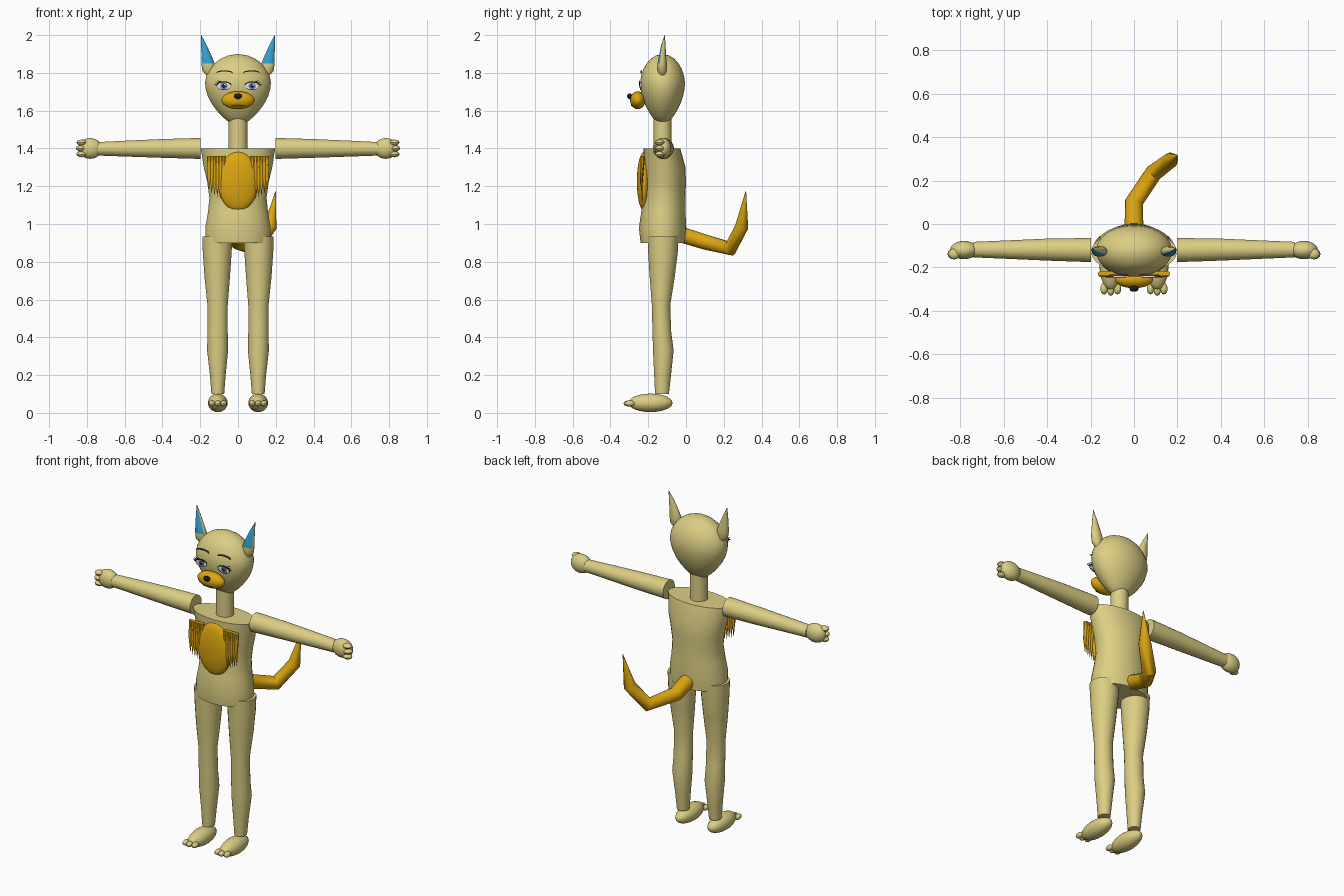
import bpy, bmesh, math
from mathutils import Vector

cube = bpy.data.objects.get("Cube")
if cube:
    bpy.data.objects.remove(cube, do_unlink=True)


def material(name, rgb):
    m = bpy.data.materials.new(name)
    m.use_nodes = True
    m.diffuse_color = (*rgb, 1)
    m.node_tree.nodes["Principled BSDF"].inputs["Base Color"].default_value = (*rgb, 1)
    return m


FUR = material("pale fur", (0.72, 0.62, 0.23))
GOLD = material("gold fur", (0.72, 0.38, 0.005))
BLUE = material("ear blue", (0.03, 0.36, 0.66))
WHITE = material("eye white", (0.85, 0.85, 0.88))
IRIS = material("iris blue", (0.13, 0.2, 0.45))
BLACK = material("black", (0.01, 0.01, 0.015))
BROW = material("brow grey", (0.12, 0.1, 0.08))
MOUTH = material("mouth brown", (0.12, 0.05, 0.005))


def finish(bm, name, mat, smooth=True):
    bmesh.ops.remove_doubles(bm, verts=bm.verts, dist=0.0002)
    bmesh.ops.recalc_face_normals(bm, faces=bm.faces)
    me = bpy.data.meshes.new(name)
    bm.to_mesh(me)
    bm.free()
    ob = bpy.data.objects.new(name, me)
    bpy.context.collection.objects.link(ob)
    me.materials.append(mat)
    if smooth:
        shade(ob)
    return ob


def shade(ob):
    bpy.ops.object.select_all(action='DESELECT')
    ob.select_set(True)
    bpy.context.view_layer.objects.active = ob
    bpy.ops.object.shade_smooth_by_angle(angle=math.radians(40))


def loft(name, rings, mat, sides=24, axis="z"):
    """Elliptical rings (x, y, z, r1, r2), stacked along z or x."""
    bm = bmesh.new()
    loops = []
    for x, y, z, r1, r2 in rings:
        loop = []
        for i in range(sides):
            a = math.tau * (i + 0.5) / sides
            c, s = r1 * math.cos(a), r2 * math.sin(a)
            off = (c, s, 0) if axis == "z" else (0, c, s)
            loop.append(bm.verts.new(Vector((x, y, z)) + Vector(off)))
        loops.append(loop)
    for a, b in zip(loops, loops[1:]):
        for i in range(sides):
            j = (i + 1) % sides
            bm.faces.new((a[i], a[j], b[j], b[i]))
    bm.faces.new(loops[0])
    bm.faces.new(loops[-1])
    return finish(bm, name, mat)


def ball(name, center, radii, mat, seg=24):
    bm = bmesh.new()
    bmesh.ops.create_uvsphere(bm, u_segments=seg, v_segments=seg // 2, radius=1)
    bmesh.ops.scale(bm, vec=radii, verts=bm.verts)
    bmesh.ops.translate(bm, vec=center, verts=bm.verts)
    return finish(bm, name, mat)


def plate(name, outline, y, mat, thick=0.003):
    """Thin plate facing the front, from (x, z) points."""
    bm = bmesh.new()
    f = bm.faces.new([bm.verts.new((x, y, z)) for x, z in outline])
    ext = bmesh.ops.extrude_face_region(bm, geom=[f])["geom"]
    vs = [v for v in ext if isinstance(v, bmesh.types.BMVert)]
    bmesh.ops.translate(bm, vec=(0, thick, 0), verts=vs)
    return finish(bm, name, mat, smooth=False)


def oval(cx, cz, rx, rz, n=20):
    return [(cx + rx * math.cos(math.tau * i / n), cz + rz * math.sin(math.tau * i / n))
            for i in range(n)]


def arc_band(cx, cz, rx, rz, width, n=10):
    """Crescent over the top of an oval."""
    ts = [math.pi * i / n for i in range(n + 1)]
    top = [(cx + rx * math.cos(t), cz + rz * math.sin(t) + width) for t in ts]
    low = [(cx + rx * math.cos(t), cz + rz * math.sin(t)) for t in reversed(ts)]
    return top + low


CY = -0.124  # depth of the body's middle

# Head, neck and torso
profile = [(1.528, 0), (1.532, .03), (1.545, .056), (1.57, .085), (1.60, .113),
           (1.64, .142), (1.68, .162), (1.72, .173), (1.75, .175), (1.785, .168),
           (1.82, .15), (1.85, .125), (1.875, .092), (1.892, .052), (1.9, 0)]
loft("head", [(0, CY, z, r, r * 0.68) for z, r in profile], FUR, 32)
loft("neck", [(0, CY, 1.38, .05, .048), (0, CY, 1.56, .05, .048)], FUR)
loft("torso", [(0, -.122, .9, .172, .119), (0, -.124, .98, .174, .126),
               (0, -.12, 1.06, .16, .118), (0, -.114, 1.14, .152, .112),
               (0, -.112, 1.22, .163, .112), (0, -.114, 1.3, .182, .112),
               (0, -.128, 1.4, .198, .098)], FUR, 32)

# Chest patch
ball("chest_patch", (0, -.222, 1.225), (.107, .038, .157), GOLD, 32)

# Muzzle, nose and mouth
ball("muzzle", (0, -.255, 1.655), (.088, .041, .047), GOLD)
ball("nose", (0, -.298, 1.677), (.021, .014, .015), BLACK, 16)
plate("mouth", oval(0, 1.628, .034, .004), -.291, MOUTH, .009)

# Tail
curve = bpy.data.curves.new("tail", 'CURVE')
curve.dimensions = '3D'
curve.bevel_depth = 0.042
curve.bevel_resolution = 3
curve.use_fill_caps = True
spline = curve.splines.new('POLY')
path = [((0, -.03, .945), 1.05), ((0, .1, .905), 1), ((.09, .235, .87), .95),
        ((.17, .295, .985), .85), ((.2, .317, 1.175), .03)]
spline.points.add(len(path) - 1)
for p, (co, r) in zip(spline.points, path):
    p.co = (*co, 1)
    p.radius = r
tail = bpy.data.objects.new("tail", curve)
bpy.context.collection.objects.link(tail)
curve.materials.append(GOLD)
bpy.ops.object.select_all(action='DESELECT')
tail.select_set(True)
bpy.context.view_layer.objects.active = tail
bpy.ops.object.convert(target='MESH')
shade(bpy.context.object)

for s, side in ((1, "left"), (-1, "right")):
    # Arm, hand and fingers
    loft(f"{side}_arm", [(s * .198, -.12, 1.4, .056, .056), (s * .4, -.118, 1.4, .051, .05),
                         (s * .6, -.118, 1.399, .042, .042), (s * .74, -.118, 1.398, .036, .036)],
         FUR, axis="x")
    ball(f"{side}_hand", (s * .783, -.12, 1.4), (.064, .042, .055), FUR)
    for i in (-1, 0, 1):
        ball(f"{side}_finger", (s * (.832 - .004 * abs(i)), -.138, 1.4 + i * .031),
             (.027, .025, .016), FUR, 12)

    # Leg, foot and toes
    loft(f"{side}_leg", [(s * .107, -.127, .1, .034, .037), (s * .107, -.124, .2, .042, .045),
                         (s * .108, -.12, .33, .056, .055), (s * .108, -.128, .43, .054, .05),
                         (s * .108, -.132, .57, .054, .049), (s * .11, -.126, .72, .068, .067),
                         (s * .11, -.122, .85, .077, .079), (s * .11, -.122, .935, .08, .082)], FUR)
    ball(f"{side}_foot", (s * .107, -.188, .053), (.052, .117, .049), FUR)
    for i in (-1, 0, 1):
        ball(f"{side}_toe", (s * .107 + i * .031, -.298 - .006 * (i == 0), .05),
             (.017, .027, .016), FUR, 12)

    # Ear with blue front
    ear = loft(f"{side}_ear", [(s * .15, -.125, 1.785, .014, .012), (s * .157, -.126, 1.81, .032, .024),
                               (s * .159, -.126, 1.85, .036, .025), (s * .167, -.124, 1.89, .028, .019),
                               (s * .18, -.12, 1.945, .015, .012), (s * .195, -.113, 2.0, .001, .001)],
               FUR, 16)
    ear.data.materials.append(BLUE)
    for f in ear.data.polygons:
        if f.normal.y < -0.55 and f.center.z > 1.83:
            f.material_index = 1

    # Chest fur strands
    for i in range(6):
        x = .078 + .015 * i
        tip = 1.125 + .008 * i
        loft(f"{side}_chest_strand", [(s * (x + .002), -.232, tip, .0005, .0005),
                                      (s * x, -.236, tip + .09, .010, .008),
                                      (s * x, -.228, 1.36, .013, .012)], GOLD, 8)

    # Eye, lashes and brow
    ex, ez = s * .075, 1.73
    plate(f"{side}_eye_white", oval(ex, ez, .037, .02), -.243, WHITE, .008)
    plate(f"{side}_iris", oval(ex, ez, .019, .019), -.2445, IRIS)
    plate(f"{side}_pupil", oval(ex, ez, .009, .01), -.246, BLACK)
    plate(f"{side}_eye_glint", oval(ex + .006, ez + .007, .004, .004, 10), -.2475, WHITE)
    plate(f"{side}_upper_lid", arc_band(ex, ez, .04, .019, .006), -.2475, BLACK)
    plate(f"{side}_lower_lid", [(x, 2 * ez - z) for x, z in arc_band(ex, ez, .037, .019, .002)],
          -.2445, BLACK)
    for i in range(3):
        x0, z0 = .113 - .009 * i, ez + .003 + .009 * i
        plate(f"{side}_lash", [(s * x0, z0 - .002), (s * (x0 + .018), z0 + .010),
                               (s * (x0 - .004), z0 + .004)], -.2455, BLACK)
    plate(f"{side}_brow", arc_band(s * .072, 1.797, .042, .01, .006), -.24, BROW, .008)
